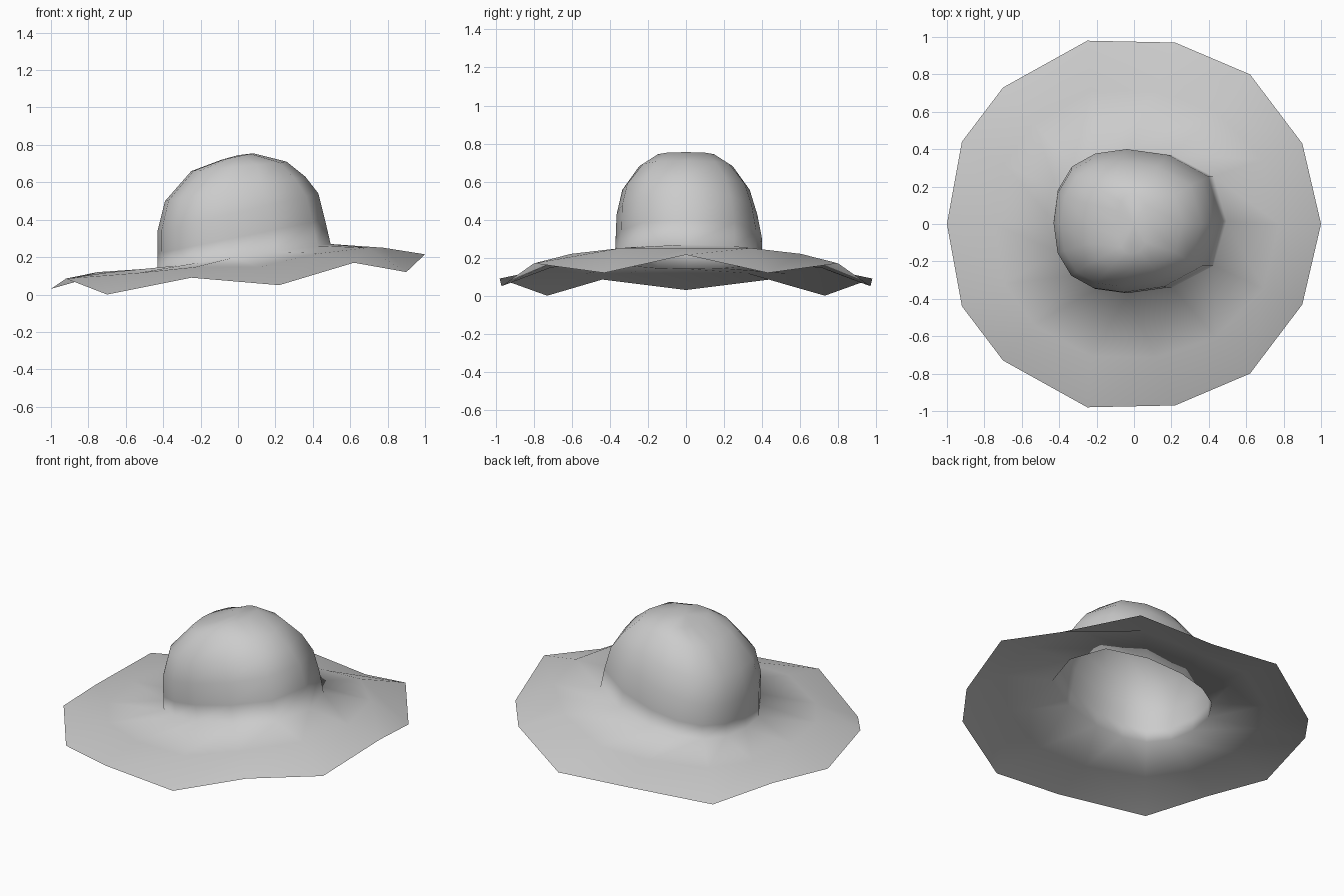
import bpy, bmesh

cube = bpy.data.objects.get("Cube")
if cube:
    bpy.data.objects.remove(cube)

# Plain felt colour
felt = bpy.data.materials.new("grey_felt")
felt.use_nodes = True
colour = (0.6, 0.6, 0.6, 1)
felt.diffuse_color = colour
felt.node_tree.nodes["Principled BSDF"].inputs["Base Color"].default_value = colour

# Half outlines from the left side (+x) round the back to the right side (-x)
UNIT = [(1, 0), (.85, .62), (.37, .92), (-.13, 1), (-.5, .94), (-.78, .76), (-.95, .43), (-1, 0)]
RIM = [(1, 0, .215), (.9, .43, .12), (.62, .8, .17), (.22, .97, .05),
       (-.25, .98, .09), (-.7, .73, 0), (-.92, .44, .085), (-1, 0, .03)]
FOLD_HEIGHTS = [.25, .25, .22, .147, .147, .115, .118, .12]


def mirrored(half):
    """Close a half outline by reflecting it to the front."""
    return half + [(x, -y, z) for x, y, z in half[-2:0:-1]]


def crown_ring(xl, zl, xr, zr, width, shift):
    """Tilted oval between its low and high ends."""
    half = [((xl + xr) / 2 + u * (xr - xl) / 2, v * width,
             (zl + zr) / 2 + u * (zr - zl) / 2) for u, v in UNIT]
    return [(x, y + shift, z) for x, y, z in mirrored(half)]


# Rings from the wavy rim, over the brim fold, up the tilted crown
rim = mirrored(RIM)
base = crown_ring(-.43, .14, .495, .27, .385, .015)
fold = mirrored([(a[0] + .56 * (b[0] - a[0]), a[1] + .56 * (b[1] - a[1]), z)
                 for a, b, z in zip(crown_ring(-.43, 0, .495, 0, .385, 0), RIM, FOLD_HEIGHTS)])
rings = [rim, fold, base,
         crown_ring(-.43, .22, .465, .40, .385, .015),
         crown_ring(-.43, .34, .43, .54, .37, .005),
         crown_ring(-.39, .50, .36, .63, .335, 0),
         crown_ring(-.25, .66, .26, .71, .245, 0),
         crown_ring(-.09, .72, .08, .755, .16, 0)]

# Skin the rings into one open sheet
bm = bmesh.new()
loops = [[bm.verts.new(p) for p in ring] for ring in rings]
n = len(rim)
for low, high in zip(loops, loops[1:]):
    for i in range(n):
        j = (i + 1) % n
        bm.faces.new((low[i], low[j], high[j], high[i]))
apex = bm.verts.new((0, 0, .745))
for i in range(n):
    bm.faces.new((loops[-1][i], loops[-1][(i + 1) % n], apex))
for f in bm.faces:
    f.smooth = True
mesh = bpy.data.meshes.new("floppy_hat")
bm.to_mesh(mesh)
bm.free()
mesh.materials.append(felt)
hat = bpy.data.objects.new("floppy_hat", mesh)
bpy.context.collection.objects.link(hat)
